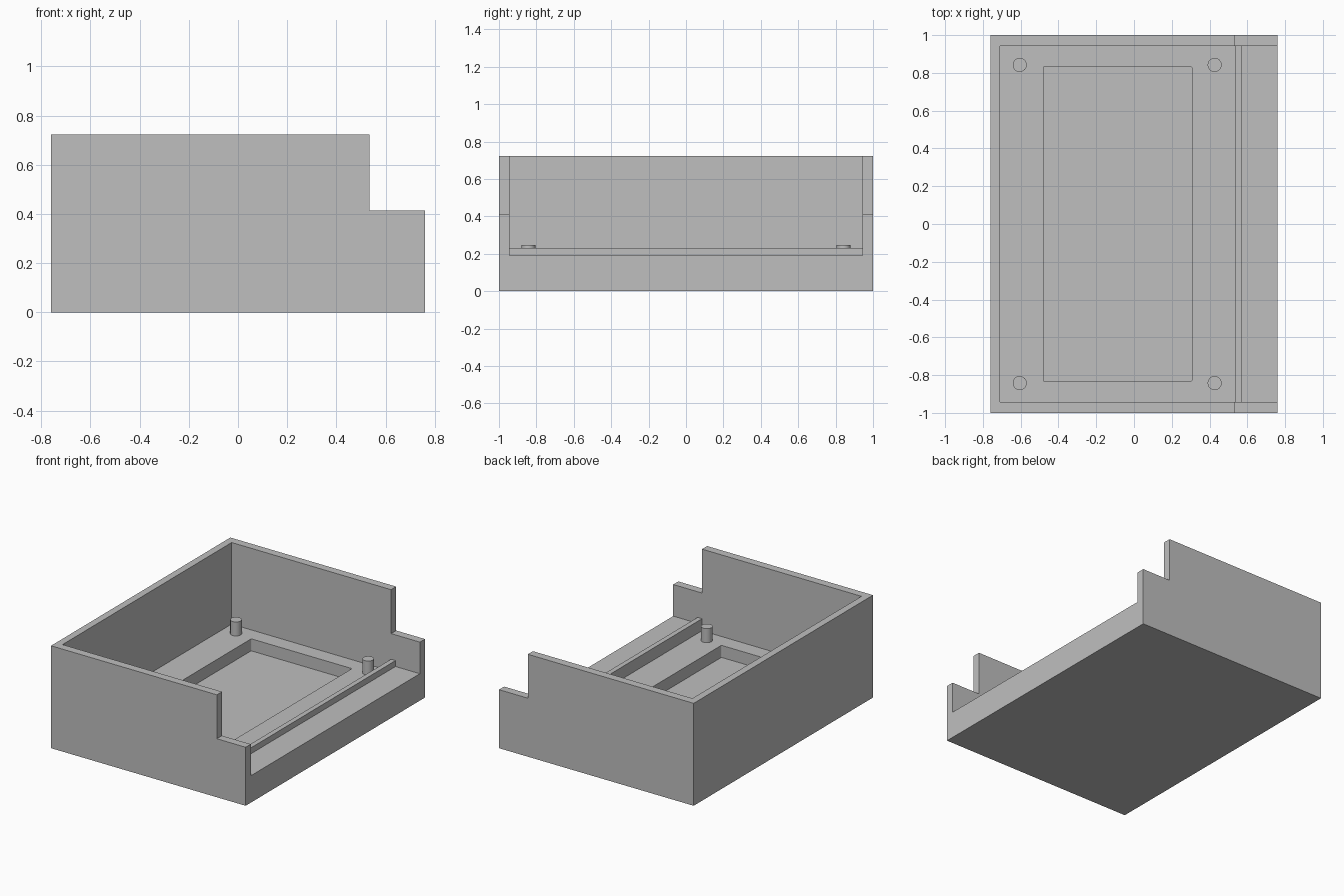
import bpy
import bmesh
from math import pi, cos, sin
from mathutils import Matrix

cube = bpy.data.objects.get("Cube")
if cube:
    bpy.data.objects.remove(cube, do_unlink=True)

grey = bpy.data.materials.new("plain grey")
grey.use_nodes = True
colour = (0.52, 0.52, 0.52, 1)
grey.diffuse_color = colour
grey.node_tree.nodes["Principled BSDF"].inputs["Base Color"].default_value = colour

# Overall measurements
BACK, FRONT, SIDE = -0.76, 0.76, 1.0
INNER_BACK, INNER_SIDE = -0.71, 0.943
STEP_X, STEP_Z, TOP_Z = 0.535, 0.413, 0.723
LEDGE_X, LEDGE_Z, FLOOR_Z, LIP_Z = 0.57, 0.19, 0.147, 0.232


def finish(bm, name):
    bmesh.ops.recalc_face_normals(bm, faces=bm.faces)
    mesh = bpy.data.meshes.new(name)
    bm.to_mesh(mesh)
    bm.free()
    mesh.materials.append(grey)
    obj = bpy.data.objects.new(name, mesh)
    bpy.context.collection.objects.link(obj)
    return obj


def extrude_profile(name, points, y0, y1):
    """Extrude an (x, z) outline along y."""
    bm = bmesh.new()
    face = bm.faces.new([bm.verts.new((x, y0, z)) for x, z in points])
    new = bmesh.ops.extrude_face_region(bm, geom=[face])["geom"]
    verts = [v for v in new if isinstance(v, bmesh.types.BMVert)]
    bmesh.ops.translate(bm, verts=verts, vec=(0, y1 - y0, 0))
    return finish(bm, name)


def rounded_box(name, x0, x1, half_y, z0, z1, radius):
    """Box with rounded upright edges, centred on y."""
    bm = bmesh.new()
    size = Matrix.Diagonal((x1 - x0, 2 * half_y, z1 - z0, 1))
    place = Matrix.Translation(((x0 + x1) / 2, 0, (z0 + z1) / 2))
    bmesh.ops.create_cube(bm, size=1, matrix=place @ size)
    upright = [e for e in bm.edges if abs(e.verts[0].co.z - e.verts[1].co.z) > 0.01]
    bmesh.ops.bevel(bm, geom=upright, offset=radius, segments=4,
                    profile=0.5, affect='EDGES')
    return finish(bm, name)


def cut(obj, cutter):
    mod = obj.modifiers.new("cut " + cutter.name, 'BOOLEAN')
    mod.operation = 'DIFFERENCE'
    mod.solver = 'EXACT'
    mod.object = cutter
    cutter.hide_render = True
    cutter.hide_viewport = True
    cutter.display_type = 'WIRE'


# Tray body: stepped side outline, hollowed to leave walls, lip and front ledge
tray = extrude_profile("tray", [
    (BACK, 0), (FRONT, 0), (FRONT, STEP_Z), (STEP_X, STEP_Z),
    (STEP_X, TOP_Z), (BACK, TOP_Z)], -SIDE, SIDE)

hollow = extrude_profile("hollow_cutter", [
    (INNER_BACK, FLOOR_Z), (STEP_X, FLOOR_Z), (STEP_X, LIP_Z), (LEDGE_X, LIP_Z),
    (LEDGE_X, LEDGE_Z), (1, LEDGE_Z), (1, 1), (INNER_BACK, 1)],
    -INNER_SIDE, INNER_SIDE)
cut(tray, hollow)

# Shallow rectangular recess in the floor
recess = rounded_box("recess_cutter", -0.48, 0.307, 0.833, 0.062, 0.3, 0.008)
cut(tray, recess)

# Apply the cuts, then drop the helpers
bpy.context.view_layer.update()
depsgraph = bpy.context.evaluated_depsgraph_get()
tray_mesh = bpy.data.meshes.new_from_object(tray.evaluated_get(depsgraph))
tray.modifiers.clear()
tray.data = tray_mesh
for helper in (hollow, recess):
    bpy.data.objects.remove(helper, do_unlink=True)

# Four locating pegs near the floor corners
PEG_TOP = 0.246
for end, x in (("back", -0.605), ("front", 0.427)):
    for side, y in (("left", 0.842), ("right", -0.842)):
        bm = bmesh.new()
        low = FLOOR_Z - 0.01
        bmesh.ops.create_cone(
            bm, cap_ends=True, segments=32, radius1=0.037, radius2=0.037,
            depth=PEG_TOP - low,
            matrix=Matrix.Translation((x, y, (PEG_TOP + low) / 2)))
        peg = finish(bm, f"{end}_{side}_peg")
        for poly in peg.data.polygons:
            poly.use_smooth = abs(poly.normal.z) < 0.5
        for edge in peg.data.edges:
            a, b = (peg.data.vertices[i].co.z for i in edge.vertices)
            edge.use_edge_sharp = abs(a - b) < 0.001
